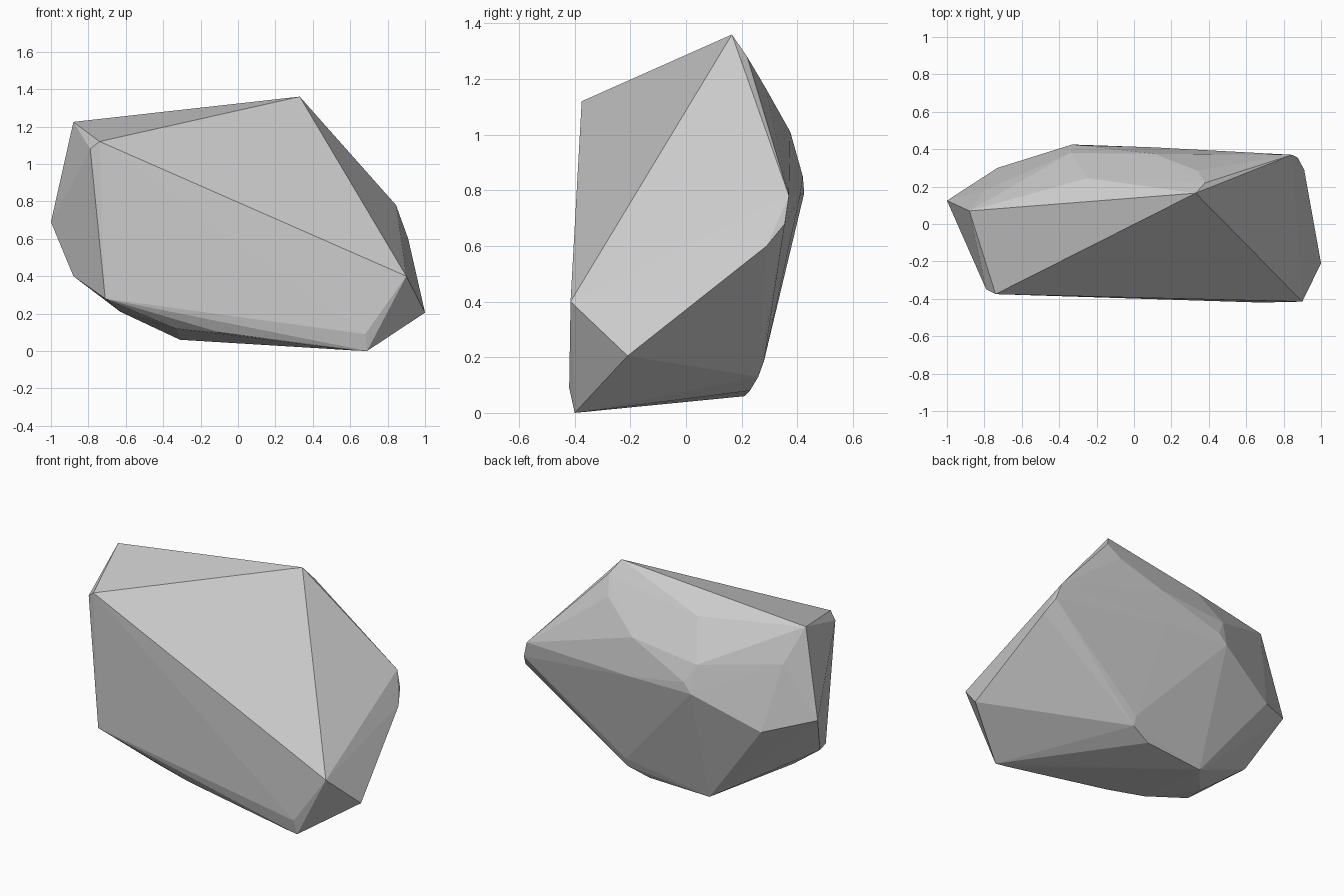
import bpy, bmesh

# Key corners of the rock, grouped by region; the convex hull forms the facets
top = [(-.88, .07, 1.225), (.33, .165, 1.36), (-.74, -.375, 1.12), (-.79, -.35, 1.08),
       (.38, .22, 1.28), (.34, .285, 1.17), (.11, .375, 1.01), (-.25, .245, 1.19)]
front = [(.90, -.415, .40), (1.0, -.21, .205), (.68, -.42, .09), (-.71, -.37, .28)]
back = [(-.28, .42, .85), (-.33, .425, .79), (.10, .41, .78), (-.34, .38, .96),
        (-.73, .30, .61), (-.80, .18, 1.01), (-1.0, .125, .69),
        (.845, .37, .78), (.875, .355, .68), (.91, .29, .60)]
base = [(.69, -.40, 0), (.62, -.39, .003), (-.33, -.30, .12), (-.10, -.35, .10),
        (-.63, -.17, .21), (-.88, -.07, .40), (-.31, .21, .06),
        (.09, .23, .08), (.22, .26, .13), (.22, .28, .185)]

# Rock body
bm = bmesh.new()
for p in top + front + back + base:
    bm.verts.new(p)
hull = bmesh.ops.convex_hull(bm, input=bm.verts[:])
loose = {v for v in hull["geom_interior"] + hull["geom_unused"]
         if isinstance(v, bmesh.types.BMVert)}
bmesh.ops.delete(bm, geom=list(loose), context='VERTS')
bmesh.ops.recalc_face_normals(bm, faces=bm.faces[:])

mesh = bpy.data.meshes.new("rock")
bm.to_mesh(mesh)
bm.free()
rock = bpy.data.objects.new("rock", mesh)
bpy.context.collection.objects.link(rock)
